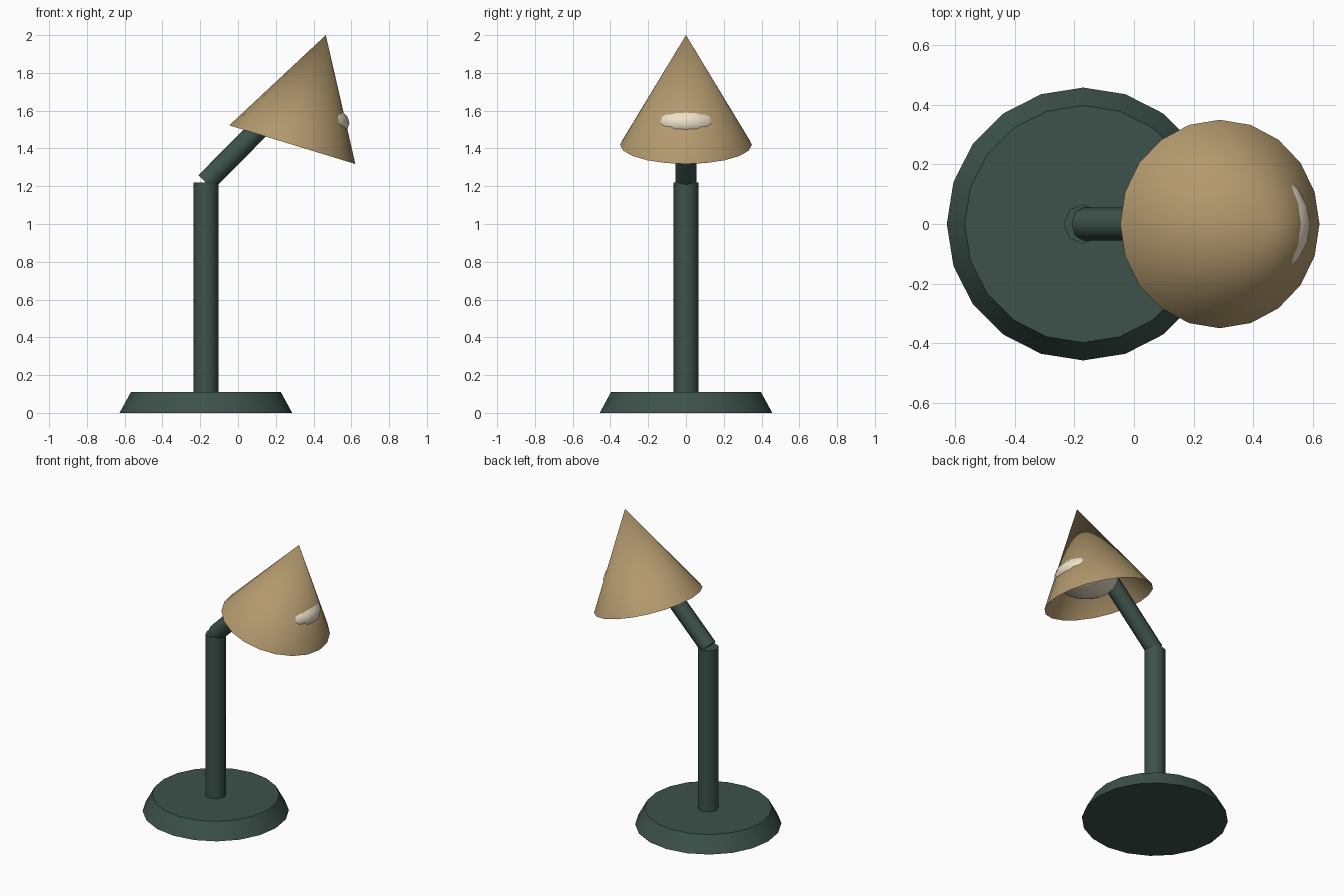
import bpy, math
from mathutils import Vector

if "Cube" in bpy.data.objects:
    bpy.data.objects.remove(bpy.data.objects["Cube"])


def material(name, rgb):
    m = bpy.data.materials.new(name)
    m.diffuse_color = (*rgb, 1)
    m.use_nodes = True
    m.node_tree.nodes["Principled BSDF"].inputs["Base Color"].default_value = m.diffuse_color
    return m


GREEN = material("dark_green", (0.045, 0.085, 0.068))
TAN = material("tan", (0.45, 0.32, 0.155))
CREAM = material("cream", (0.85, 0.76, 0.58))


def finish(name, mat, angle):
    ob = bpy.context.object
    ob.name = name
    ob.data.materials.append(mat)
    bpy.ops.object.shade_smooth_by_angle(angle=math.radians(angle))
    return ob


def taper(name, start, end, r1, r2, sides, mat, angle, fill='NGON'):
    """Cylinder or cone between two points in the xz plane, a vertex facing +x."""
    a, b = Vector(start), Vector(end)
    d = b - a
    bpy.ops.mesh.primitive_cone_add(
        vertices=sides, radius1=r1, radius2=r2, depth=d.length,
        end_fill_type=fill, location=(a + b) / 2,
        rotation=(0, math.atan2(d.x, d.z), 0))
    return finish(name, mat, angle)


# Base disc and upright post
taper("base", (-0.17, 0, 0), (-0.17, 0, 0.11), 0.457, 0.397, 20, GREEN, 40)
taper("post", (-0.17, 0, 0.11), (-0.17, 0, 1.22), 0.066, 0.066, 8, GREEN, 60)

# Slanted arm running up inside the shade
taper("arm", (-0.17, 0, 1.22), (0.22, 0, 1.615), 0.055, 0.055, 8, GREEN, 60)

# Open conical shade, single sheet
taper("shade", (0.2875, 0, 1.42), (0.465, 0, 2.0), 0.349, 0, 20, TAN, 40, 'NOTHING')

# Flattened bulb, just poking through the shade
bpy.ops.mesh.primitive_uv_sphere_add(segments=20, ring_count=10, radius=1,
                                     location=(0.39, 0, 1.535))
bpy.context.object.scale = (0.2, 0.2, 0.105)
bpy.ops.object.transform_apply(location=False, rotation=False, scale=True)
finish("bulb", CREAM, 60)
